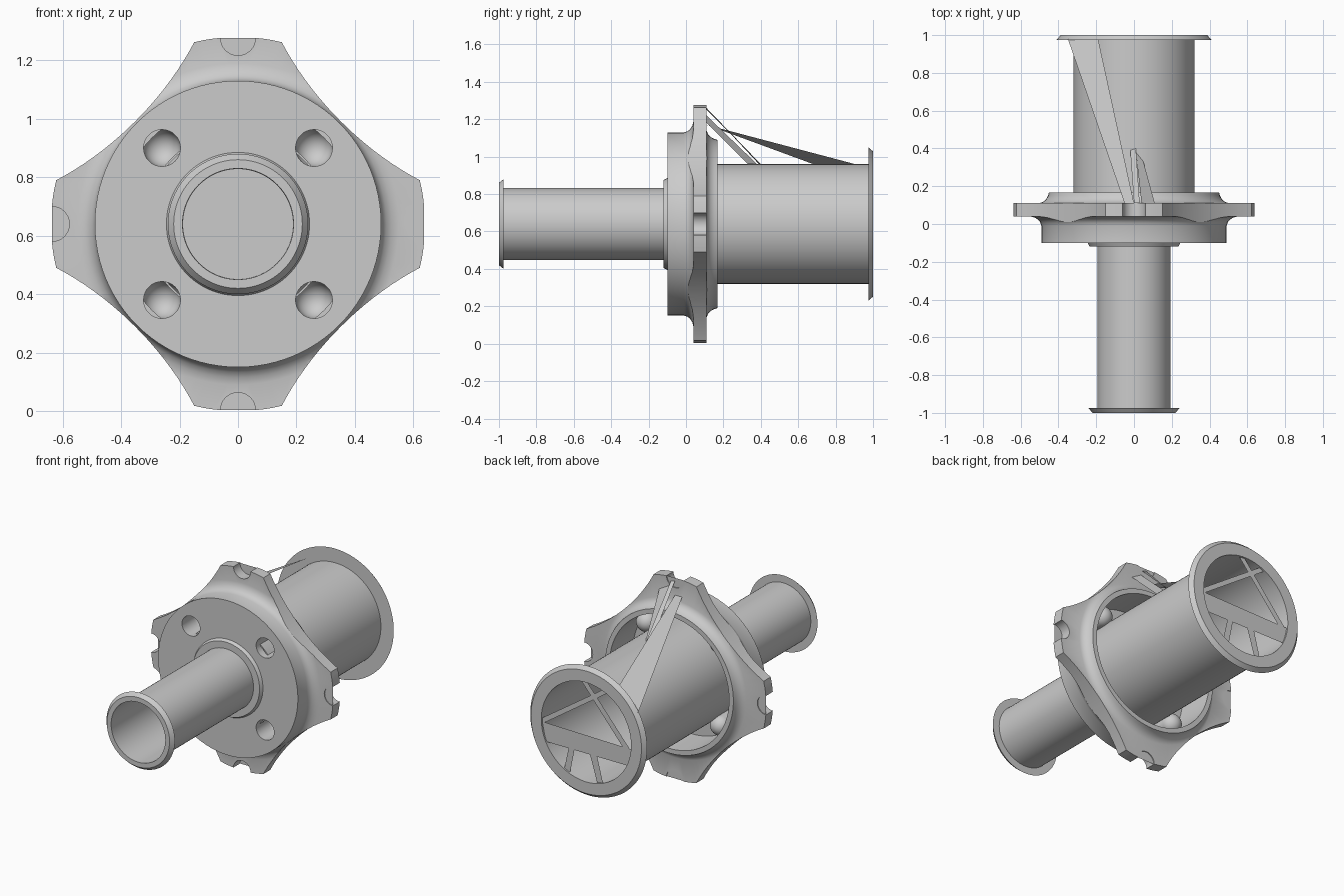
import bpy, bmesh
from math import cos, sin, pi, sqrt

if "Cube" in bpy.data.objects:
    bpy.data.objects.remove(bpy.data.objects["Cube"])

CZ = 0.64   # height of the hub axis, which runs along y


def finish(bm, name, smooth=True, normals=True):
    if normals:
        bmesh.ops.recalc_face_normals(bm, faces=bm.faces)
    me = bpy.data.meshes.new(name)
    bm.to_mesh(me)
    bm.free()
    ob = bpy.data.objects.new(name, me)
    bpy.context.collection.objects.link(ob)
    if smooth:
        shade(ob)
    return ob


def activate(ob):
    bpy.ops.object.select_all(action='DESELECT')
    ob.select_set(True)
    bpy.context.view_layer.objects.active = ob


def shade(ob):
    activate(ob)
    bpy.ops.object.shade_smooth_by_angle(angle=0.6)


def lathe(name, profile, x=0, z=0, steps=96, closed=True, smooth=True):
    """Revolve (radius, y) points round an axis parallel to y."""
    bm = bmesh.new()
    rings = []
    for r, y in profile:
        if r == 0:
            rings.append([bm.verts.new((x, y, CZ + z))] * steps)
        else:
            rings.append([bm.verts.new((x + r * cos(2 * pi * i / steps), y,
                                        CZ + z + r * sin(2 * pi * i / steps)))
                          for i in range(steps)])
    pairs = list(zip(rings, rings[1:]))
    if closed:
        pairs.append((rings[-1], rings[0]))
    for a, b in pairs:
        for i in range(steps):
            j = (i + 1) % steps
            loop = list(dict.fromkeys([a[i], a[j], b[j], b[i]]))
            if len(loop) > 2:
                bm.faces.new(loop)
    return finish(bm, name, smooth)


def boolean(ob, cutter, op):
    m = ob.modifiers.new("cut", 'BOOLEAN')
    m.operation, m.object, m.solver = op, cutter, 'EXACT'
    activate(ob)
    bpy.ops.object.modifier_apply(modifier=m.name)
    bpy.data.objects.remove(cutter)


def sheet(name, *polys):
    bm = bmesh.new()
    for p in polys:
        bm.faces.new([bm.verts.new(v) for v in p])
    return finish(bm, name, smooth=False, normals=False)


# Four-lobed outline with a round notch in every tip
R = 0.64
lobe = [(-0.06 * cos(pi * i / 16), 0.637 - 0.06 * sin(pi * i / 16)) for i in range(17)]
lobe += [(x, sqrt(R * R - x * x)) for x in (0.09, 0.12)]
P = [(0.15, 0.622), (0.25, 0.43), (0.43, 0.25), (0.622, 0.15)]
for i in range(25):
    t = i / 24
    w = ((1 - t) ** 3, 3 * t * (1 - t) ** 2, 3 * t * t * (1 - t), t ** 3)
    lobe.append(tuple(sum(k * p[a] for k, p in zip(w, P)) for a in (0, 1)))
lobe += [(sqrt(R * R - z * z), z) for z in (0.12, 0.09)]
outline = []
for _ in range(4):
    outline += lobe
    lobe = [(z, -x) for x, z in lobe]

bm = bmesh.new()
face = bm.faces.new([bm.verts.new((x, -0.3, CZ + z)) for x, z in outline])
ext = bmesh.ops.extrude_face_region(bm, geom=[face])
for v in ext['geom']:
    if isinstance(v, bmesh.types.BMVert):
        v.co.y = 0.3
outline_cutter = finish(bm, "outline_cutter", smooth=False)

# Hub body: collar, front drum, lobed plate, rear rim and recess
body = lathe("hub_body", [
    (0.19, -0.12), (0.235, -0.12), (0.245, -0.1), (0.49, -0.1), (0.49, -0.01),
    (0.497, 0.01), (0.507, 0.022), (0.525, 0.034), (0.55, 0.04), (0.7, 0.04),
    (0.7, 0.11), (0.5, 0.11), (0.48, 0.118), (0.465, 0.132), (0.455, 0.15),
    (0.45, 0.168), (0.42, 0.168), (0.415, -0.06), (0.19, -0.06)], smooth=False)
boolean(body, outline_cutter, 'INTERSECT')

# Bolt holes, each lined by a domed cup that shows in the rear recess
HR = 0.063
for sx in (-1, 1):
    for sz in (-1, 1):
        x, z = 0.26 * sx, 0.26 * sz
        hole = lathe("hole_cutter", [(0, -0.2), (HR, -0.2), (HR, 0), (0, 0)],
                     x, z, 32, closed=False, smooth=False)
        boolean(body, hole, 'DIFFERENCE')
        dome = [(HR * cos(pi * i / 16), 0.02 + HR * sin(pi * i / 16)) for i in range(8)]
        lathe("bolt_cup", [(HR, -0.1)] + dome + [(0, 0.02 + HR)], x, z, 32, closed=False)
shade(body)

# Axle tubes with chamfered end flanges
lathe("front_tube", [(0.193, -0.06), (0.193, -0.975), (0.24, -0.975), (0.22, -1),
                     (0.19, -1), (0.188, -0.06)])
lathe("rear_tube", [(0.32, -0.06), (0.32, 0.975), (0.41, 0.975), (0.388, 1),
                    (0.315, 1), (0.313, -0.06)])
lathe("tube_bulkhead", [(0, 0.1), (0.315, 0.1)], closed=False)

# Flat webs behind the tip notches
for k, (x, z) in enumerate([(0, 1), (-1, 0), (0, -1), (1, 0)]):
    y = 0.045 if x == 1 else 0.105
    pts = [(-0.065, 0.57), (0.065, 0.57), (0.06, 0.636), (-0.06, 0.636)]
    sheet("notch_web", [(a * z + b * x, y, CZ + b * z - a * x) for a, b in pts])


# Flat bars across the rear opening (seen from behind, u to the right)
def bar(*uv):
    return [(-u, 0.99, CZ + v) for u, v in uv]


sheet("rear_opening_bars",
      bar((-0.29, -0.14), (0.29, -0.14), (0.315, -0.03), (-0.315, -0.02)),
      bar((-0.32, 0.0), (-0.31, -0.03), (0.14, 0.28), (0.11, 0.295)),
      bar((-0.04, 0.31), (0.0, 0.315), (0.315, -0.05), (0.3, -0.09)),
      bar((0.02, -0.14), (0.07, -0.14), (0.11, -0.295), (0.07, -0.305)),
      bar((-0.13, -0.14), (-0.09, -0.14), (-0.12, -0.29), (-0.16, -0.275)))

# Thin straps from the top lobe to the rear tube
sheet("long_strap", [(-0.05, 0.11, 1.17), (0.0, 0.11, 1.17),
                     (-0.19, 0.98, 0.94), (-0.35, 0.98, 0.85)])
sheet("short_straps",
      [(0.04, 0.11, 1.22), (0.11, 0.11, 1.18), (0.05, 0.33, 0.96), (0.01, 0.38, 0.96)],
      [(0.0, 0.11, 1.26), (0.03, 0.11, 1.25), (0.01, 0.4, 0.96), (-0.02, 0.39, 0.96)])
